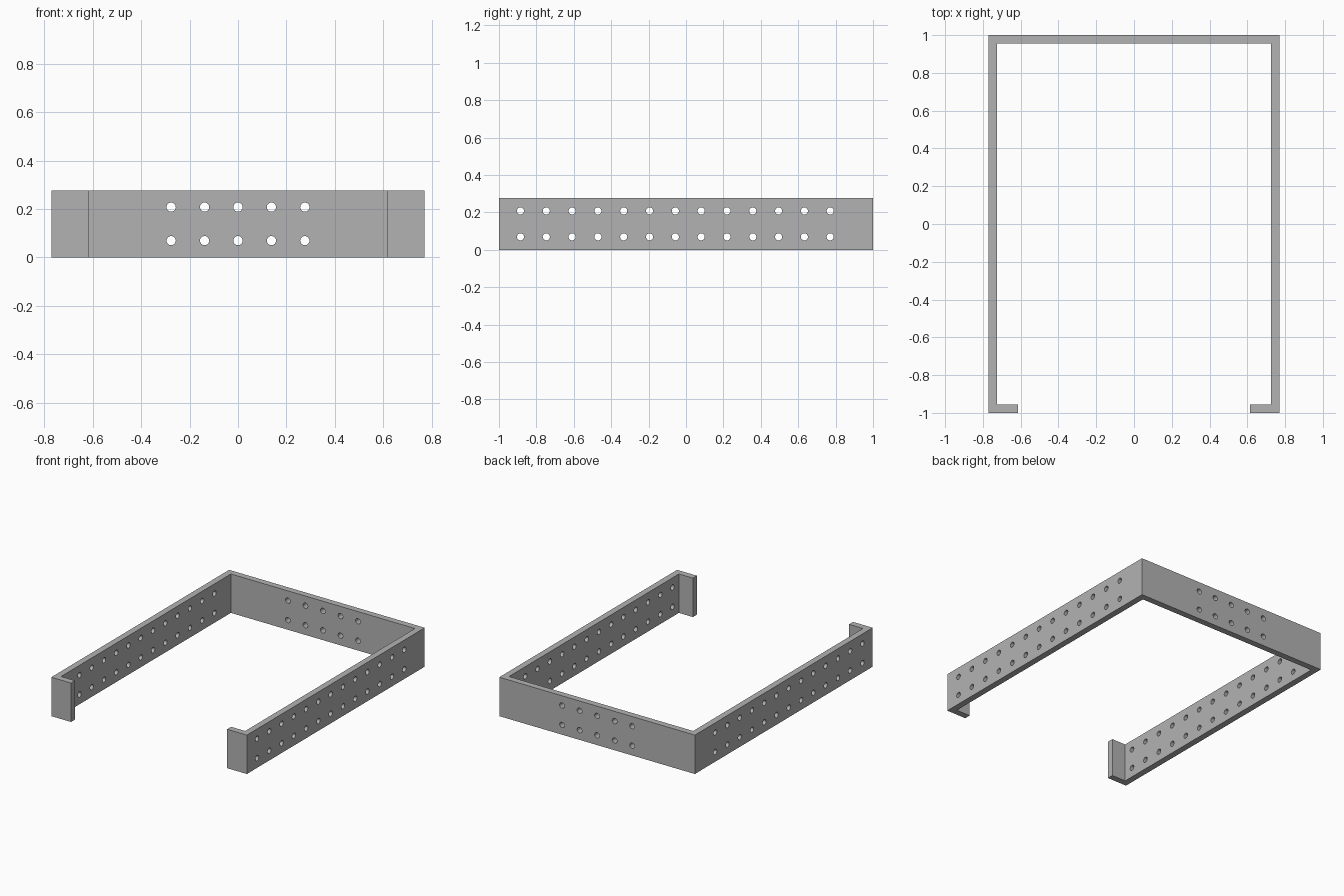
import bpy, bmesh
from math import pi
from mathutils import Matrix

cube = bpy.data.objects.get("Cube")
if cube:
    bpy.data.objects.remove(cube)

W, L, H, T = 0.77, 1.0, 0.277, 0.045   # half width, half length, height, wall
LIP = 0.615                            # inner end of the front lips
PITCH, R = 0.138, 0.019                # hole spacing and radius

grey = bpy.data.materials.new("grey metal")
grey.use_nodes = True
colour = (0.45, 0.45, 0.45, 1)
grey.diffuse_color = colour
grey.node_tree.nodes["Principled BSDF"].inputs["Base Color"].default_value = colour


def make_object(name, bm):
    bmesh.ops.recalc_face_normals(bm, faces=bm.faces[:])
    mesh = bpy.data.meshes.new(name)
    bm.to_mesh(mesh)
    bm.free()
    mesh.materials.append(grey)
    obj = bpy.data.objects.new(name, mesh)
    bpy.context.collection.objects.link(obj)
    return obj


# Bent strip: open rectangular outline extruded upward
half = [(W, L), (W, -L), (LIP, -L), (LIP, T - L), (W - T, T - L), (W - T, L - T)]
outline = half + [(-x, y) for x, y in reversed(half)]
bm = bmesh.new()
base = bm.faces.new([bm.verts.new((x, y, 0)) for x, y in outline])
top = bmesh.ops.extrude_face_region(bm, geom=[base])["geom"]
bmesh.ops.translate(bm, vec=(0, 0, H),
                    verts=[v for v in top if isinstance(v, bmesh.types.BMVert)])
frame = make_object("bracket_frame", bm)

# Drills for two rows of holes in both sides and the back
bm = bmesh.new()


def drill(x, y, z, axis):
    bmesh.ops.create_cone(bm, cap_ends=True, segments=24, radius1=R, radius2=R,
                          depth=T * 3,
                          matrix=Matrix.Translation((x, y, z)) @ Matrix.Rotation(pi / 2, 4, axis))


for z in (H / 4, H * 3 / 4):
    for i in range(13):
        for side in (-1, 1):
            drill(side * (W - T / 2), -0.885 + i * PITCH, z, 'Y')
    for i in range(-2, 3):
        drill(i * PITCH, L - T / 2, z, 'X')
drills = make_object("hole_cutters", bm)
drills.hide_render = True
drills.hide_viewport = True

# Cut the holes
cut = frame.modifiers.new("holes", 'BOOLEAN')
cut.operation = 'DIFFERENCE'
cut.solver = 'EXACT'
cut.object = drills

# Smooth hole walls with sharp corners
bpy.ops.object.select_all(action='DESELECT')
frame.select_set(True)
bpy.context.view_layer.objects.active = frame
bpy.ops.object.modifier_apply(modifier=cut.name)
bpy.data.objects.remove(drills)
bpy.ops.object.shade_smooth_by_angle()
